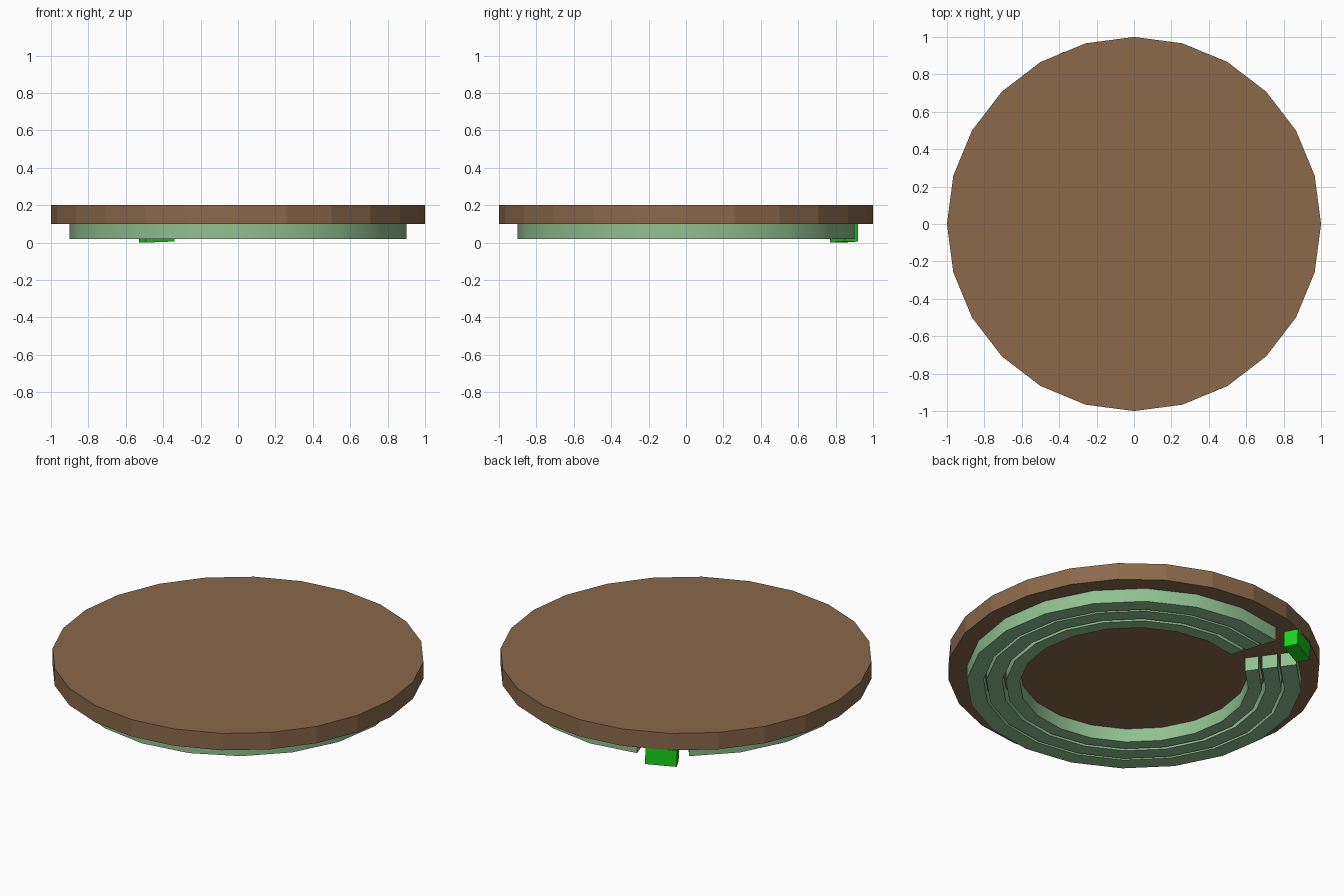
import bpy, bmesh
from math import cos, sin, radians
from mathutils import Matrix

if "Cube" in bpy.data.objects:
    bpy.data.objects.remove(bpy.data.objects["Cube"])


def material(name, rgb):
    m = bpy.data.materials.new(name)
    m.diffuse_color = (*rgb, 1)
    m.use_nodes = True
    m.node_tree.nodes["Principled BSDF"].inputs["Base Color"].default_value = m.diffuse_color
    return m


def add_object(name, bm, mat):
    bmesh.ops.recalc_face_normals(bm, faces=bm.faces)
    mesh = bpy.data.meshes.new(name)
    bm.to_mesh(mesh)
    bm.free()
    mesh.materials.append(mat)
    ob = bpy.data.objects.new(name, mesh)
    bpy.context.collection.objects.link(ob)
    return ob


brown = material("brown", (0.26, 0.14, 0.07))
sage = material("sage_green", (0.28, 0.53, 0.28))
green = material("bright_green", (0.01, 0.65, 0.01))

# Round flat top with 24 sides
bm = bmesh.new()
bmesh.ops.create_circle(bm, cap_ends=True, segments=24, radius=1)
ext = bmesh.ops.extrude_face_region(bm, geom=bm.faces[:])
bmesh.ops.translate(bm, vec=(0, 0, 0.1),
                    verts=[v for v in ext["geom"] if isinstance(v, bmesh.types.BMVert)])
bmesh.ops.translate(bm, vec=(0, 0, 0.1), verts=bm.verts[:])
add_object("round_top", bm, brown)


# Open coil rings below: 20-sided, one segment left out at the back
def coil_ring(name, r_in, r_out, z0=0.02, z1=0.1):
    bm = bmesh.new()
    profile = [(r_in, z0), (r_out, z0), (r_out, z1), (r_in, z1)]
    loops = []
    for i in range(20):
        a = radians(126 + 18 * i)
        loops.append([bm.verts.new((r * cos(a), r * sin(a), z)) for r, z in profile])
    for p, q in zip(loops, loops[1:]):
        for k in range(4):
            n = (k + 1) % 4
            bm.faces.new((p[k], p[n], q[n], q[k]))
    bm.faces.new(loops[0])
    bm.faces.new(loops[-1])
    ob = add_object(name, bm, sage)
    bpy.ops.object.select_all(action='DESELECT')
    ob.select_set(True)
    bpy.context.view_layer.objects.active = ob
    bpy.ops.object.shade_smooth_by_angle(angle=radians(30))


for label, r_in, r_out in (("inner", 0.615, 0.69), ("middle", 0.71, 0.795), ("outer", 0.81, 0.9)):
    coil_ring(label + "_ring", r_in, r_out)

# Small block outside the gap, very slightly tilted
bm = bmesh.new()
bmesh.ops.create_cube(bm, size=1)
bm.transform(Matrix.Translation((-0.435, 0.845, 0.052)) @ Matrix.Rotation(radians(27), 4, 'Z')
             @ Matrix.Rotation(radians(-2), 4, 'Y') @ Matrix.Diagonal((0.172, 0.08, 0.096, 1)))
low = min(v.co.z for v in bm.verts)
bmesh.ops.translate(bm, vec=(0, 0, -low), verts=bm.verts[:])
add_object("gap_block", bm, green)
